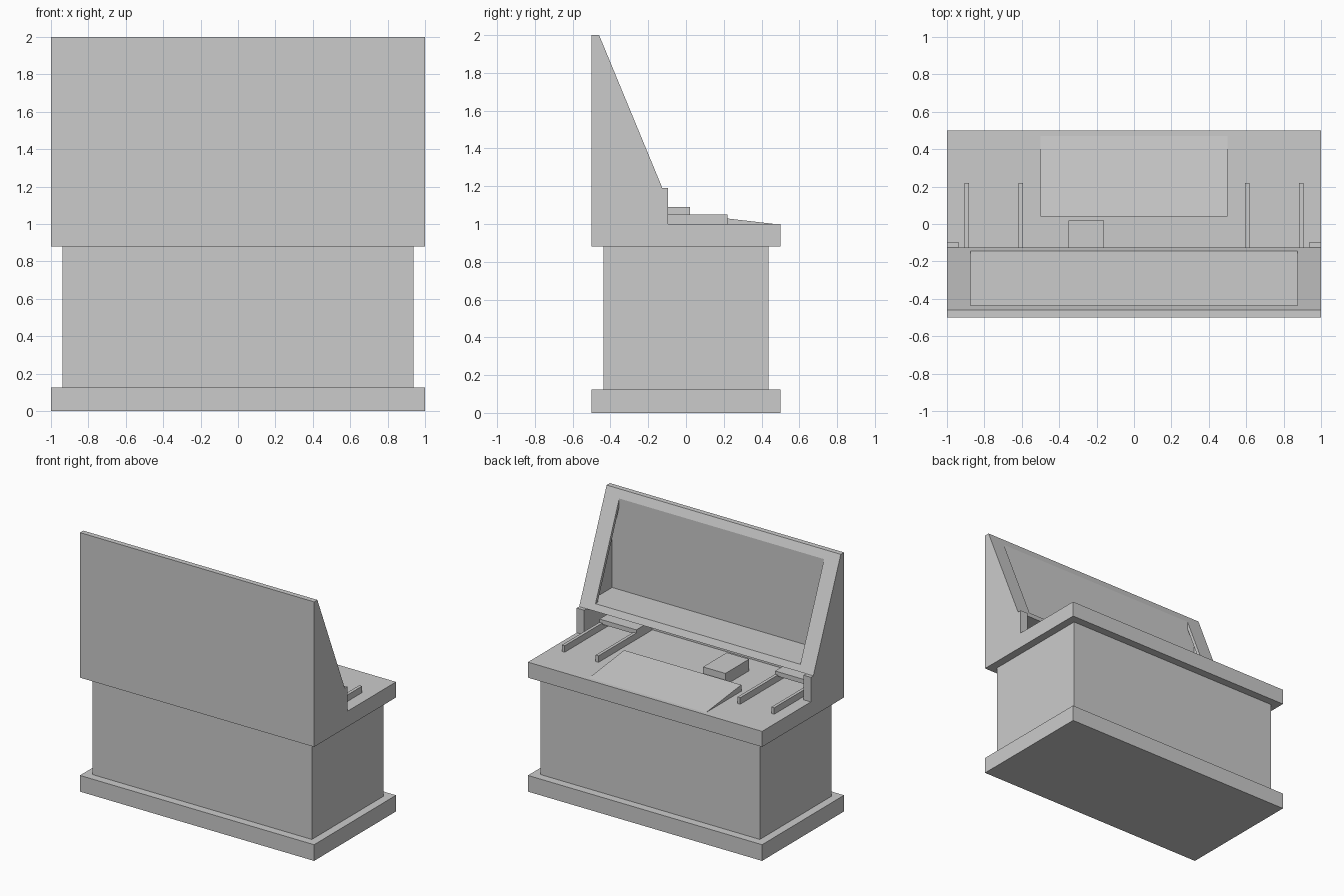
import bpy

if "Cube" in bpy.data.objects:
    bpy.data.objects.remove(bpy.data.objects["Cube"])


def prism(name, profile, x0, x1):
    """Extrude a (y, z) profile along x."""
    n = len(profile)
    verts = [(x, y, z) for x in (x0, x1) for y, z in profile]
    faces = [tuple(range(n)), tuple(reversed(range(n, 2 * n)))]
    faces += [(i, i + n, (i + 1) % n + n, (i + 1) % n) for i in range(n)]
    mesh = bpy.data.meshes.new(name)
    mesh.from_pydata(verts, [], faces)
    obj = bpy.data.objects.new(name, mesh)
    bpy.context.collection.objects.link(obj)
    bpy.context.view_layer.objects.active = obj
    bpy.ops.object.mode_set(mode='EDIT')
    bpy.ops.mesh.select_all(action='SELECT')
    bpy.ops.mesh.normals_make_consistent(inside=False)
    bpy.ops.object.mode_set(mode='OBJECT')
    return obj


def box(name, x0, x1, y0, y1, z0, z1):
    return prism(name, [(y0, z0), (y1, z0), (y1, z1), (y0, z1)], x0, x1)


def cut(target, cutter):
    cutter.hide_render = True
    mod = target.modifiers.new("cut", 'BOOLEAN')
    mod.operation = 'DIFFERENCE'
    mod.solver = 'EXACT'
    mod.object = cutter
    bpy.context.view_layer.objects.active = target
    bpy.ops.object.modifier_apply(modifier=mod.name)
    bpy.data.objects.remove(cutter)


# Plinth and cabinet
box("plinth", -1, 1, -0.5, 0.5, 0, 0.125)
box("cabinet", -0.9375, 0.9375, -0.4375, 0.4375, 0.125, 0.88)

# Desk top with sloped hood in one body
hood = prism("desk_and_hood", [
    (-0.5, 0.88), (0.5, 0.88), (0.5, 1.0), (-0.095, 1.0), (-0.095, 1.19),
    (-0.125, 1.19), (-0.46, 2.0), (-0.5, 2.0)], -1, 1)

# Hollow inside of the hood, screen opening, and open slot under the hood
cut(hood, prism("hollow_cutter", [
    (-0.4375, 1.235), (-0.17, 1.235), (-0.4375, 1.885)], -0.9375, 0.9375))
cut(hood, box("opening_cutter", -0.875, 0.875, -0.435, 0.1, 1.238, 2.2))
cut(hood, prism("slot_cutter", [
    (-0.4375, 1.0), (0.0, 1.0), (0.0, 1.25), (-0.125, 1.25),
    (-0.125, 1.19), (-0.4375, 1.19)], -0.9375, 0.9375))

# Paired rails with a cross shelf on each side
for side, s in (("left", -1), ("right", 1)):
    for i, x in enumerate((0.605, 0.895)):
        box(f"{side}_rail_{i + 1}", s * x - 0.012, s * x + 0.012,
            -0.43, 0.22, 1.0, 1.05)
    a, b = sorted((s * 0.593, s * 0.907))
    box(f"{side}_shelf", a, b, -0.43, -0.24, 1.04, 1.075)

# Sloped console wedge and small block behind it
prism("console_wedge", [(0.04, 1.0), (0.47, 1.0), (0.04, 1.05)], -0.5, 0.5)
box("control_block", -0.35, -0.16, -0.27, 0.02, 1.0, 1.09)
